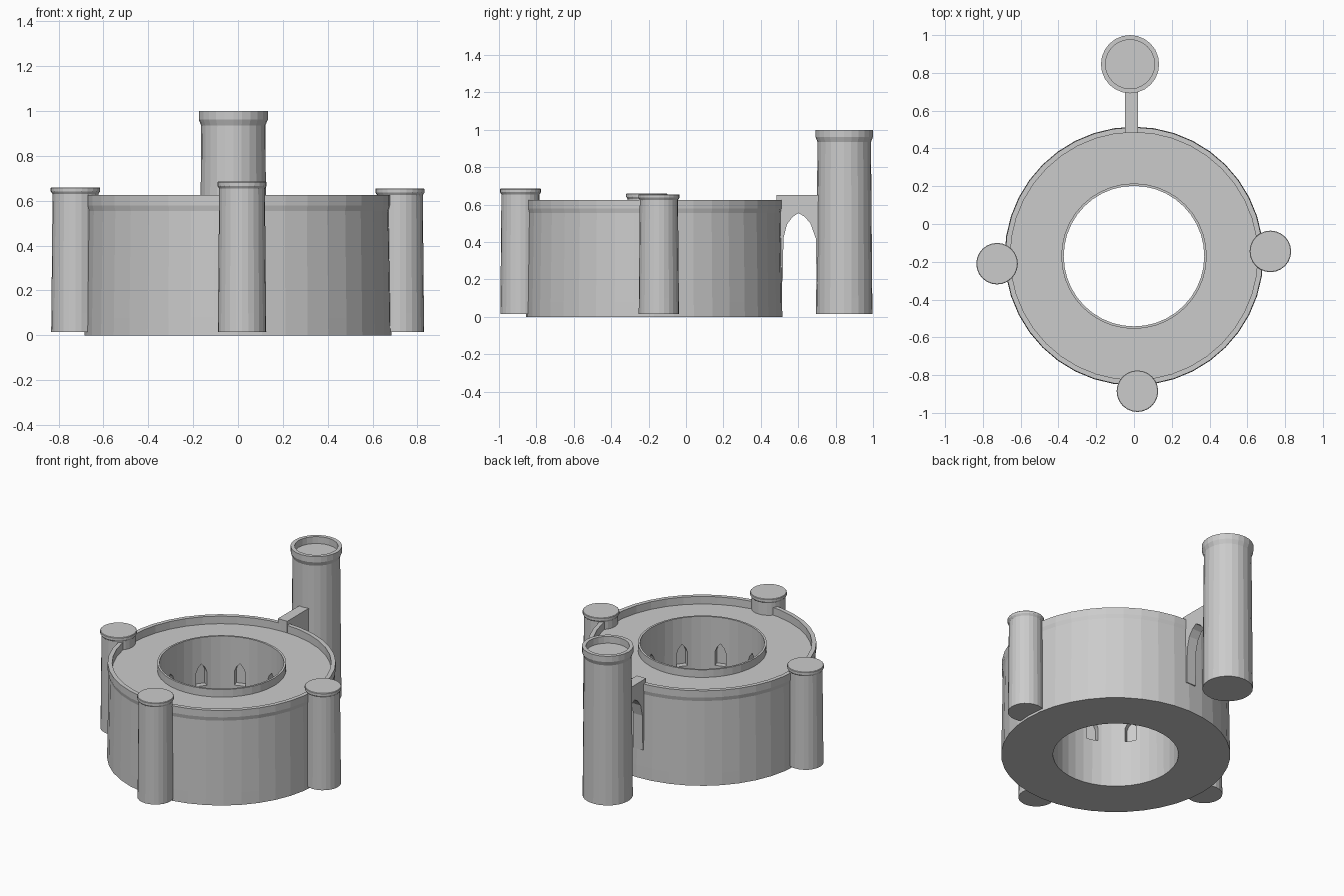
import bpy, bmesh, math
from mathutils import Matrix

if "Cube" in bpy.data.objects:
    bpy.data.objects.remove(bpy.data.objects["Cube"])

stone = bpy.data.materials.new("grey_stone")
stone.diffuse_color = (0.6, 0.6, 0.6, 1)
stone.use_nodes = True
stone.node_tree.nodes["Principled BSDF"].inputs["Base Color"].default_value = stone.diffuse_color


def finish(name, bm):
    bmesh.ops.recalc_face_normals(bm, faces=bm.faces)
    me = bpy.data.meshes.new(name)
    bm.to_mesh(me)
    bm.free()
    me.materials.append(stone)
    ob = bpy.data.objects.new(name, me)
    bpy.context.collection.objects.link(ob)
    return ob


def lathe(name, profile, centre, sides, closed=False):
    """Revolve (radius, z) points; closed makes a ring, otherwise ends are capped."""
    bm = bmesh.new()
    cx, cy = centre
    rings = []
    for r, z in profile:
        rings.append([bm.verts.new((cx + r * math.cos(2 * math.pi * i / sides),
                                    cy + r * math.sin(2 * math.pi * i / sides), z))
                      for i in range(sides)])
    pairs = list(zip(rings, rings[1:]))
    if closed:
        pairs.append((rings[-1], rings[0]))
    else:
        bm.faces.new(rings[0])
        bm.faces.new(rings[-1])
    for a, b in pairs:
        for i in range(sides):
            j = (i + 1) % sides
            bm.faces.new((a[i], a[j], b[j], b[i]))
    return finish(name, bm)


def prism(bm, outline, x0, x1, matrix=Matrix()):
    """Extrude a (y, z) outline along x."""
    a = [bm.verts.new(matrix @ Matrix.Translation((x0, y, z)).translation) for y, z in outline]
    b = [bm.verts.new(matrix @ Matrix.Translation((x1, y, z)).translation) for y, z in outline]
    bm.faces.new(a)
    bm.faces.new(b)
    n = len(outline)
    for i in range(n):
        j = (i + 1) % n
        bm.faces.new((a[i], a[j], b[j], b[i]))


# Round keep with courtyard, sunken walkway and two parapets
C = (0.0, -0.17)
keep = lathe("round_keep", [
    (0.685, 0), (0.684, 0.08), (0.676, 0.555), (0.682, 0.58), (0.682, 0.625),
    (0.655, 0.625), (0.655, 0.575), (0.385, 0.575), (0.385, 0.625),
    (0.372, 0.625), (0.375, 0)], C, 40, closed=True)

# Ten pointed niches cut in the courtyard wall
bm = bmesh.new()
niche = [(-0.034, 0.305), (0.034, 0.305), (0.034, 0.395), (0.022, 0.425),
         (0, 0.45), (-0.022, 0.425), (-0.034, 0.395)]
for k in range(10):
    m = Matrix.Translation((*C, 0)) @ Matrix.Rotation(k * math.pi / 5, 4, 'Z')
    prism(bm, niche, 0.33, 0.41, m)
cutter = finish("niche_cutter", bm)
cutter.hide_render = True
mod = keep.modifiers.new("niches", 'BOOLEAN')
mod.operation = 'DIFFERENCE'
mod.solver = 'EXACT'
mod.object = cutter
bpy.context.view_layer.objects.active = keep
keep.select_set(True)
bpy.ops.object.modifier_apply(modifier=mod.name)
bpy.data.objects.remove(cutter)

# Three capped side towers
for name, x, y, top in (("left_tower", -0.725, -0.21, 0.66),
                        ("right_tower", 0.722, -0.145, 0.655),
                        ("front_tower", 0.018, -0.885, 0.685)):
    lathe(name, [(0.108, 0.015), (0.107, 0.1), (0.102, top - 0.03), (0.110, top - 0.018),
                 (0.110, top - 0.003), (0.107, top)], (x, y), 24)

# Tall detached watchtower with a sunken top
lathe("watchtower", [
    (0.151, 0.015), (0.150, 0.1), (0.143, 0.935), (0.154, 0.962), (0.154, 1.0),
    (0.130, 1.0), (0.130, 0.955)], (-0.021, 0.846), 24)

# Bridge with a pointed arch and slim legs
bm = bmesh.new()
prism(bm, [(0.483, 0.57), (0.483, 0.652), (0.72, 0.652), (0.72, 0.19), (0.698, 0.19),
           (0.694, 0.42), (0.665, 0.50), (0.635, 0.535), (0.602, 0.555), (0.57, 0.535),
           (0.54, 0.495), (0.521, 0.42), (0.517, 0.19), (0.495, 0.19), (0.495, 0.57)],
      -0.047, 0.021)
finish("bridge", bm)
